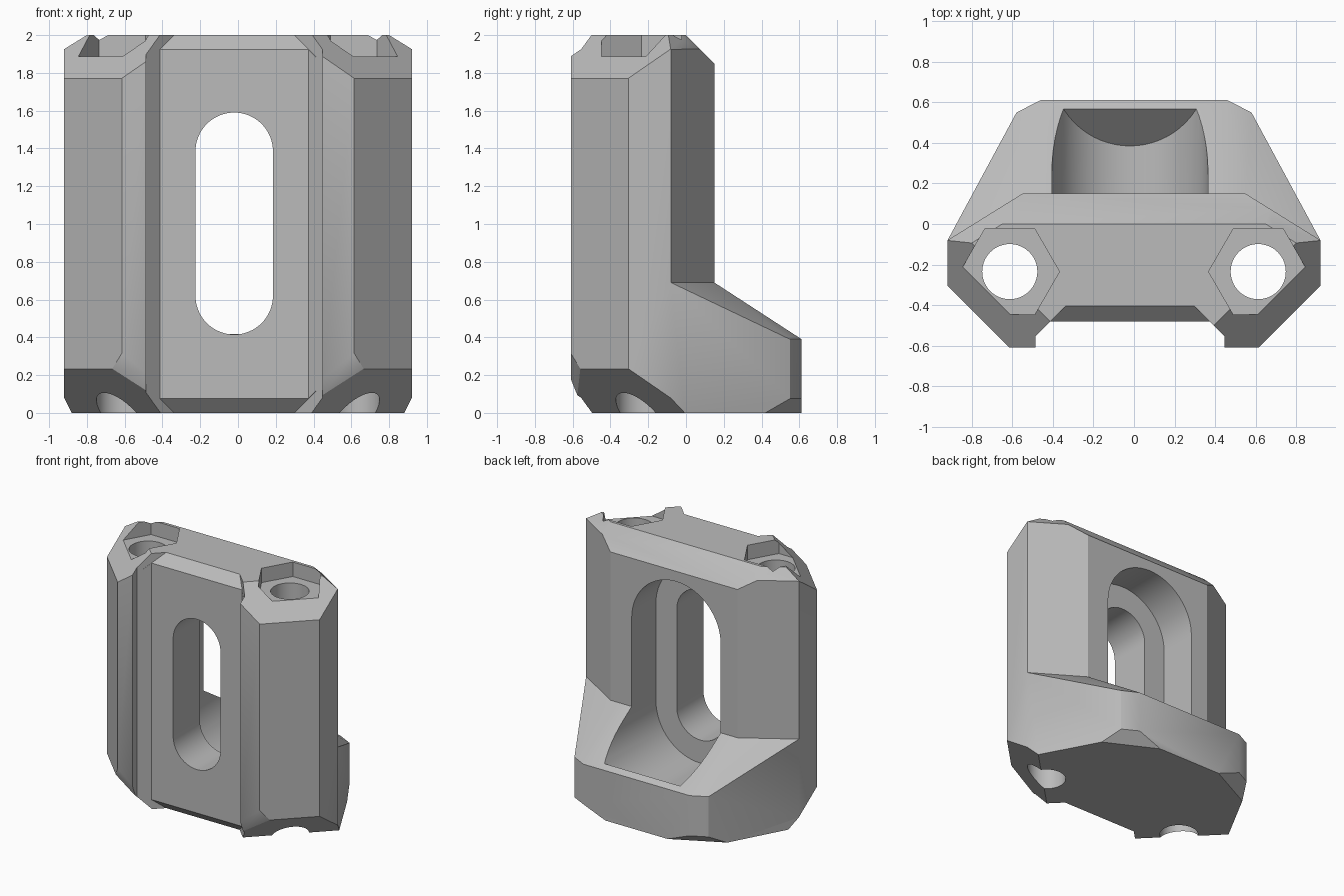
import bpy, bmesh
from mathutils import Vector, Matrix

if "Cube" in bpy.data.objects:
    bpy.data.objects.remove(bpy.data.objects["Cube"], do_unlink=True)

grey = bpy.data.materials.new("plain grey")
grey.use_nodes = True
grey.diffuse_color = (0.5, 0.5, 0.5, 1)
grey.node_tree.nodes["Principled BSDF"].inputs["Base Color"].default_value = grey.diffuse_color

SLOT_X = -0.02      # the slot and front panel sit slightly off centre
HEIGHT = 2.0


def finish(bm, name):
    bmesh.ops.recalc_face_normals(bm, faces=bm.faces)
    mesh = bpy.data.meshes.new(name)
    bm.to_mesh(mesh)
    bm.free()
    obj = bpy.data.objects.new(name, mesh)
    bpy.context.collection.objects.link(obj)
    mesh.materials.append(grey)
    return obj


def prism(outline, low, high):
    bm = bmesh.new()
    face = bm.faces.new([bm.verts.new((x, y, low)) for x, y in outline])
    top = bmesh.ops.extrude_face_region(bm, geom=[face])["geom"]
    bmesh.ops.translate(bm, vec=(0, 0, high - low),
                        verts=[v for v in top if isinstance(v, bmesh.types.BMVert)])
    bmesh.ops.recalc_face_normals(bm, faces=bm.faces)
    return bm


def hull(points):
    bm = bmesh.new()
    for p in points:
        bm.verts.new(p)
    res = bmesh.ops.convex_hull(bm, input=bm.verts)
    spare = {v for v in res["geom_interior"] + res["geom_unused"]
             if isinstance(v, bmesh.types.BMVert)}
    bmesh.ops.delete(bm, geom=list(spare), context="VERTS")
    bmesh.ops.dissolve_limit(bm, angle_limit=0.01, verts=bm.verts, edges=bm.edges)
    return bm


def slice_off(bm, point, normal, both=True):
    """Cut away everything beyond a plane, mirrored in x if asked."""
    for s in ((1, -1) if both else (1,)):
        bmesh.ops.bisect_plane(
            bm, geom=bm.verts[:] + bm.edges[:] + bm.faces[:], dist=1e-5,
            plane_co=(s * point[0], point[1], point[2]),
            plane_no=Vector((s * normal[0], normal[1], normal[2])).normalized(),
            clear_outer=True)
        rim = [e for e in bm.edges if e.is_boundary]
        if rim:
            bmesh.ops.holes_fill(bm, edges=rim, sides=0)


def combine(target, tool, operation):
    tool.hide_render = True
    mod = target.modifiers.new("cut", "BOOLEAN")
    mod.operation, mod.object, mod.solver = operation, tool, "EXACT"
    bpy.context.view_layer.objects.active = target
    bpy.ops.object.modifier_apply(modifier=mod.name)
    bpy.data.objects.remove(tool, do_unlink=True)


def cylinder(x, y, radius, low, high, sides):
    bm = bmesh.new()
    bmesh.ops.create_cone(bm, cap_ends=True, segments=sides, radius1=radius, radius2=radius,
                          depth=high - low,
                          matrix=Matrix.Translation((x, y, (low + high) / 2)))
    return bm


def slot(radius, front, back, z_low=0.62, z_high=1.385, steps=32):
    """Upright rounded slot running along y."""
    pts = []
    for i in range(2 * steps + 2):
        upper = i <= steps
        k = i if upper else i - 1
        r = Matrix.Rotation(3.14159265 * k / steps, 2) @ Vector((radius, 0))
        pts.append((SLOT_X + r.x, r.y + (z_high if upper else z_low)))
    bm = prism(pts, -back, -front)
    bmesh.ops.rotate(bm, verts=bm.verts, matrix=Matrix.Rotation(1.57079633, 3, "X"))
    return bm


bottom_corner = ((0.92, -0.30, 0.23), (0.69, -0.69, -1))

# Upright body with two projecting corner bosses
boss = [(0.447, -0.555), (0.447, -0.61), (0.615, -0.61), (0.92, -0.305),
        (0.92, -0.08), (0.55, 0.15)]
left_boss = [(-x, y) for x, y in reversed(boss)]
left_boss[-2] = (-0.487, -0.61)
left_boss[-1] = (-0.487, -0.555)
bm = prism([(0.372, -0.48)] + boss + left_boss + [(-0.412, -0.48)], 0, HEIGHT)
slice_off(bm, (0, 0, HEIGHT), (0, 1, 1), both=False)
slice_off(bm, (0.92, -0.08, 1.925), (0.53, 0.85, 1))
slice_off(bm, (0.92, -0.30, 1.775), (0.69, -0.69, 1))
slice_off(bm, *bottom_corner)
slice_off(bm, (0.62, -0.61, 0.32), (0.815, -2.45, -1))
body = finish(bm, "bracket_body")

# Rear foot with a sloping top
half = [(0.92, -0.08, 0.69), (0.55, 0.15, 0.69), (0.629, 0.46, 0.39), (0.58, 0.55, 0.39),
        (0.46, 0.612, 0.39), (0.92, -0.08, 0), (0.58, 0.55, 0), (0.46, 0.612, 0)]
bm = hull([(s * x, y, z) for s in (1, -1) for x, y, z in half])
slice_off(bm, *bottom_corner)
slice_off(bm, (0.58, 0.55, 0.075), (0.45, 0.89, -1.13))
combine(body, finish(bm, "rear_foot"), "UNION")

# Bevels along the top and bottom of the front panel
for top in (True, False):
    pts = []
    for y, z in ((-0.385, 2.02), (-0.52, 1.885), (-0.52, 2.02)):
        w = 0.393 - 0.48 - y
        pts += [(SLOT_X + s * w, y, z if top else HEIGHT - z) for s in (1, -1)]
    combine(body, finish(hull(pts), "panel_bevel_cutter"), "DIFFERENCE")

# Bolt holes and hexagonal nut pockets
for s in (1, -1):
    combine(body, finish(cylinder(s * 0.613, -0.235, 0.136, -0.1, 2.1, 64),
                         "bolt_hole_cutter"), "DIFFERENCE")
    bm = cylinder(0, 0, 0.245, 1.887, 2.1, 6)
    # turn the hexagon so that two corners point sideways
    if max(v.co.x for v in bm.verts) < 0.24:
        bmesh.ops.rotate(bm, verts=bm.verts, matrix=Matrix.Rotation(0.52359878, 3, "Z"))
    bmesh.ops.translate(bm, verts=bm.verts, vec=(s * 0.613, -0.235, 0))
    combine(body, finish(bm, "nut_pocket_cutter"), "DIFFERENCE")

# Through slot, and the wider recess behind it with a ramped end
combine(body, finish(slot(0.205, -0.8, 0.1), "slot_cutter"), "DIFFERENCE")
bm = slot(0.385, -0.15, 0.8)
slice_off(bm, (0, 0.54, 0.39), (0, 1, -1), both=False)
combine(body, finish(bm, "recess_cutter"), "DIFFERENCE")

bpy.ops.object.select_all(action="DESELECT")
body.select_set(True)
bpy.context.view_layer.objects.active = body
bpy.ops.object.shade_smooth_by_angle(angle=0.5)
